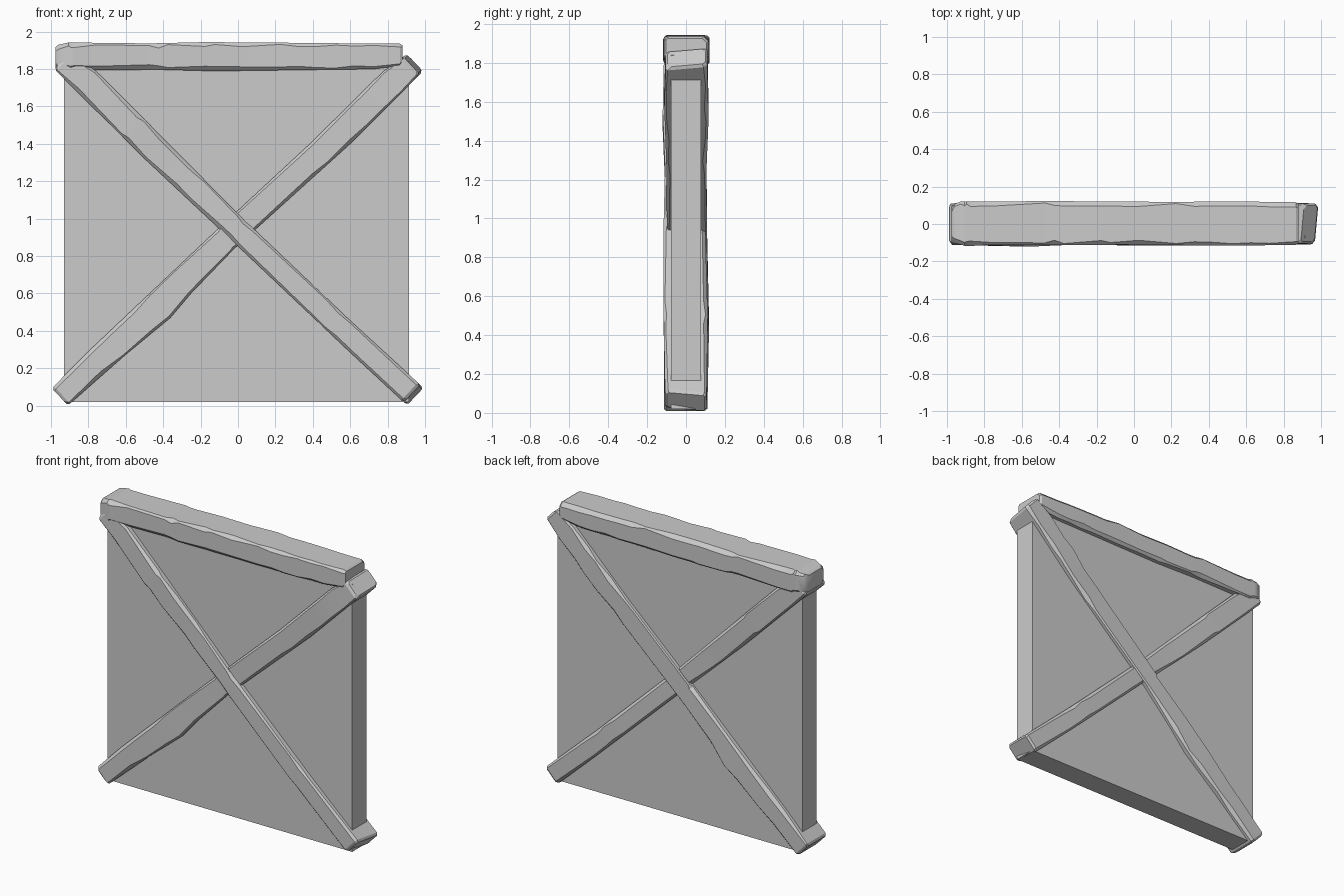
import bpy, bmesh, math, random
from mathutils import Vector

if "Cube" in bpy.data.objects:
    bpy.data.objects.remove(bpy.data.objects["Cube"])

random.seed(4)


def finish(name, bm):
    bmesh.ops.recalc_face_normals(bm, faces=bm.faces)
    me = bpy.data.meshes.new(name)
    bm.to_mesh(me)
    bm.free()
    ob = bpy.data.objects.new(name, me)
    bpy.context.collection.objects.link(ob)
    return ob


def lerp(pts, t):
    # value of a polyline profile at distance t
    for (a, va), (b, vb) in zip(pts, pts[1:]):
        if t <= b:
            return va + (vb - va) * max(0, t - a) / (b - a)
    return pts[-1][1]


def beam(name, start, end, low, high, front, back, skew=(0, 0), chamfer=0.014):
    """Rough hewn timber: chamfered section swept from start to end (x, z),
    with edge profiles (distance, offset) on its four sides."""
    p = Vector((start[0], 0, start[1]))
    d = Vector((end[0], 0, end[1])) - p
    length = d.length
    u = d.normalized()
    n = Vector((-u.z, 0, u.x))
    stops = {0.0, 0.015, length - 0.015, length}
    for prof in (low, high, front, back):
        stops |= {t for t, _ in prof if 0.03 < t < length - 0.03}
    stops = sorted(stops)
    bm = bmesh.new()
    rings = []
    for t in stops:
        tip = 0.010 if t in (0.0, length) else 0.0
        lo, hi = lerp(low, t) + tip, lerp(high, t) - tip
        f, b = lerp(front, t) + tip, lerp(back, t) - tip
        c = [chamfer * random.uniform(0.5, 1.6) for _ in range(4)]
        sec = [(f + c[0], lo), (b - c[1], lo), (b, lo + c[1]), (b, hi - c[2]),
               (b - c[2], hi), (f + c[3], hi), (f, hi - c[3]), (f, lo + c[0])]
        ring = []
        for y, h in sec:
            s = t
            k = 0.5 - y / 0.24            # 1 at the front, 0 at the back
            if t < 0.03:
                s += skew[0] * k
            if t > length - 0.03:
                s -= skew[1] * k
            ring.append(bm.verts.new(p + u * s + n * h + Vector((0, y, 0))))
        rings.append(ring)
    for r0, r1 in zip(rings, rings[1:]):
        for i in range(8):
            j = (i + 1) % 8
            bm.faces.new((r0[i], r0[j], r1[j], r1[i]))
    bm.faces.new(rings[0])
    bm.faces.new(rings[-1])
    ob = finish(name, bm)
    bpy.ops.object.select_all(action='DESELECT')
    ob.select_set(True)
    bpy.context.view_layer.objects.active = ob
    bpy.ops.object.shade_smooth_by_angle(angle=math.radians(30))
    return ob


# Plaster infill panel
bm = bmesh.new()
bmesh.ops.create_cube(bm, size=1)
for v in bm.verts:
    v.co = Vector((v.co.x * 1.843 - 0.008, v.co.y * 0.152, v.co.z * 1.82 + 0.93))
finish("wall_panel", bm)

# Brace falling left to right, proud of the crossing at the front
beam("falling_brace", (-0.945, 1.84), (0.95, 0.047),
     low=[(0, -.055), (.68, -.071), (1.37, -.068), (2.2, -.068), (2.61, -.064)],
     high=[(0, .062), (.17, .091), (.54, .081), (1.25, .058), (2.08, .056), (2.61, .064)],
     front=[(0, -.112), (.5, -.12), (.9, -.108), (1.3, -.115), (1.9, -.116), (2.61, -.108)],
     back=[(0, .112), (.5, .106), (1.0, .096), (1.3, .098), (2.0, .112), (2.61, .106)],
     skew=(0, 0.03))

# Brace rising left to right, proud of the crossing at the back
beam("rising_brace", (-0.952, 0.047), (0.947, 1.837),
     low=[(0, -.063), (.4, -.076), (.72, -.097), (.89, -.078), (1.22, -.062),
          (2.06, -.08), (2.61, -.064)],
     high=[(0, .063), (.25, .073), (1.24, .074), (1.9, .068), (2.45, .081), (2.61, .062)],
     front=[(0, -.112), (.6, -.114), (1.2, -.098), (1.8, -.1), (2.3, -.112), (2.61, -.104)],
     back=[(0, .11), (.6, .118), (1.2, .109), (1.8, .105), (2.2, .116), (2.61, .11)],
     skew=(0, 0.03))

# Top rail
beam("top_rail", (-0.975, 1.865), (0.88, 1.865),
     low=[(0, -.068), (.1, -.072), (.55, -.068), (.85, -.076), (1.3, -.07), (1.7, -.065), (1.86, -.045)],
     high=[(0, .062), (.07, .077), (.5, .072), (.8, .079), (1.2, .076), (1.6, .072), (1.86, .071)],
     front=[(0, -.098), (.08, -.119), (.22, -.11), (.6, -.113), (1.0, -.11), (1.4, -.116), (1.86, -.112)],
     back=[(0, .1), (.05, .121), (.6, .122), (1.2, .118), (1.5, .121), (1.86, .116)],
     chamfer=0.017)
